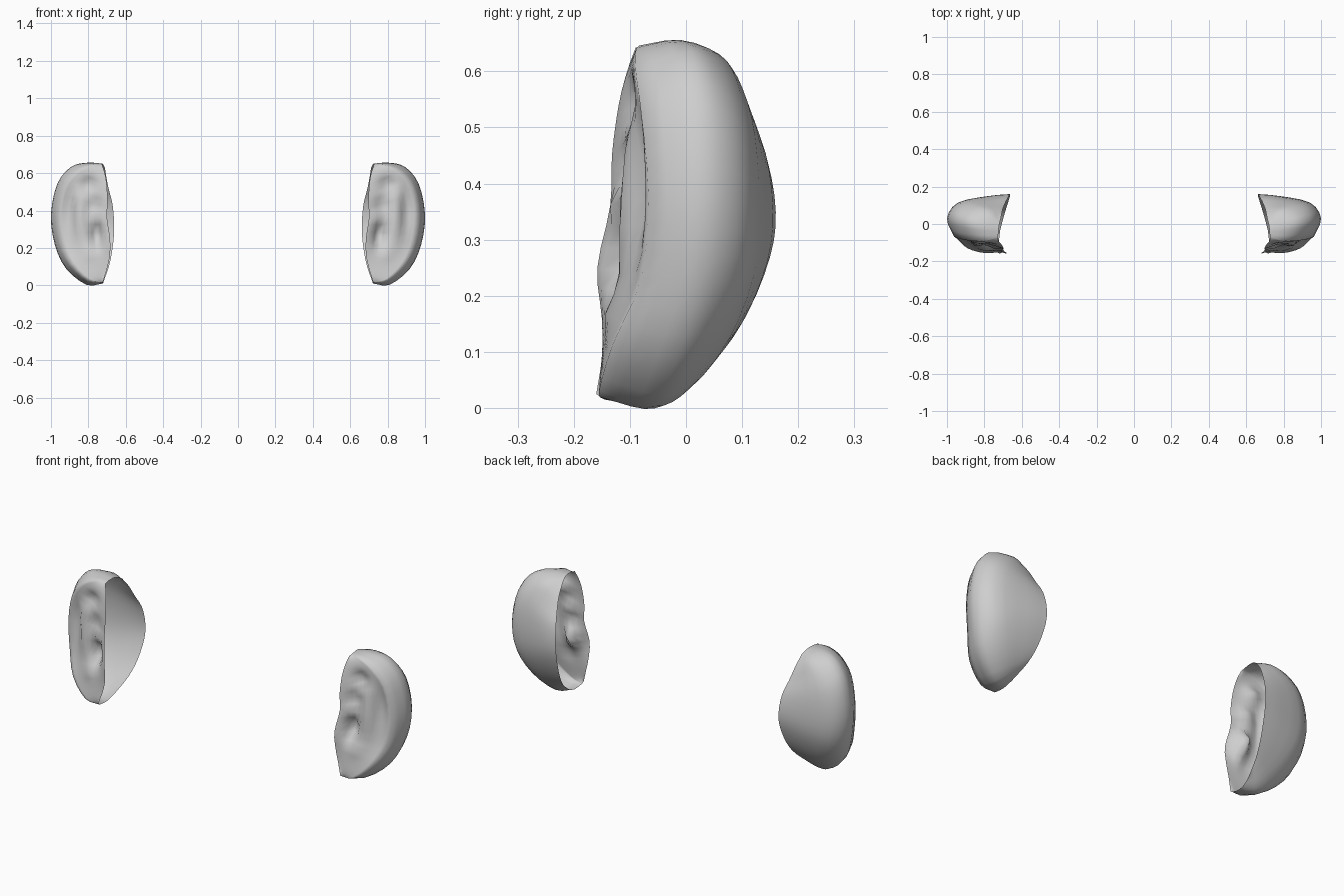
import bpy, math
from mathutils import Vector

if "Cube" in bpy.data.objects:
    bpy.data.objects.remove(bpy.data.objects["Cube"])

# Guide curves running from the top of the ear round to the lobe
def guide(*pts):
    return [Vector(p) for p in pts]

BACK_EDGE = guide((.712, .03, .63), (.703, .075, .575), (.69, .11, .51), (.672, .145, .44), (.663, .16, .35),
                  (.663, .15, .27), (.675, .11, .17), (.692, .055, .095), (.715, -.03, .03))
HELIX_BACK = guide((.72, 0, .645), (.78, .06, .63), (.85, .09, .585), (.915, .108, .5), (.94, .115, .36),
                   (.92, .105, .23), (.86, .06, .11), (.78, -.01, .02), (.72, -.07, .014))
OUTER_RIM = guide((.724, -.03, .65), (.80, -.01, .656), (.89, .01, .635), (.965, .025, .545), (1.0, .03, .38),
                  (.98, .02, .22), (.92, -.015, .09), (.81, -.06, .003), (.722, -.1, .01))
CREST = guide((.727, -.07, .647), (.79, -.088, .642), (.865, -.09, .605), (.93, -.08, .525), (.962, -.067, .38),
              (.945, -.08, .23), (.89, -.13, .115), (.80, -.155, .03), (.722, -.145, .015))
FRONT_EDGE = guide((.725, -.09, .642), (.712, -.105, .60), (.702, -.12, .54), (.697, -.132, .45), (.70, -.135, .36),
                   (.684, -.158, .25), (.685, -.15, .16), (.70, -.15, .09), (.72, -.16, .025))

# Relief of the ear's front: x, z, depth (+ is hollow), width, height
RELIEF = [
    (.755, .27, .070, .030, .055),   # concha bowl
    (.77, .43, .025, .035, .035),    # upper concha
    (.80, .54, .030, .045, .035),    # triangular hollow
    (.905, .42, .022, .022, .12),    # groove inside the rim
    (.845, .36, -.022, .025, .11),   # inner ridge
    (.80, .17, -.010, .04, .03),     # ridge above the lobe
    (.74, .365, -.015, .04, .02),    # root of the rim
]

def spline(pts, steps):
    """Catmull-Rom curve through pts, steps per segment."""
    ext = [2 * pts[0] - pts[1]] + pts + [2 * pts[-1] - pts[-2]]
    out = []
    for i in range(len(pts) - 1):
        a, b, c, d = ext[i:i + 4]
        for k in range(steps):
            t = k / steps
            out.append(.5 * (2 * b + (c - a) * t + (2 * a - 5 * b + 4 * c - d) * t * t
                             + (3 * b - a - 3 * c + d) * t ** 3))
    return out + [pts[-1].copy()]

def relief(p):
    return sum(a * math.exp(-((p.x - x) / w) ** 2 - ((p.z - z) / h) ** 2) for x, z, a, w, h in RELIEF)

def ear_rows():
    curves = [spline(g, 3) for g in (BACK_EDGE, HELIX_BACK, OUTER_RIM, CREST, FRONT_EDGE)]
    n = len(curves[0])
    rows = []
    for i, (b, h, r, g, f) in enumerate(zip(*curves)):
        ends = math.sin(math.pi * i / (n - 1))
        m = b.lerp(h, .4) + Vector((0, .008 * ends, 0))
        row = spline([b, m, h, r, g], 3)
        # front surface from the rim crest to the inner edge
        for k in range(1, 13):
            s = k / 12
            p = g.lerp(f, s)
            p.y += relief(p) * min(1, 2 * math.sin(math.pi * s)) * min(1, 2 * ends)
            row.append(p)
        rows.append(row)
    return rows

skin = bpy.data.materials.new("light_grey")
skin.diffuse_color = (.62, .62, .62, 1)
skin.use_nodes = True
skin.node_tree.nodes["Principled BSDF"].inputs["Base Color"].default_value = skin.diffuse_color

def make_ear(name, side):
    rows = ear_rows()
    w = len(rows[0])
    verts = [(p.x * side, p.y, p.z) for row in rows for p in row]
    faces = []
    for i in range(len(rows) - 1):
        for j in range(w - 1):
            q = (i * w + j, i * w + j + 1, (i + 1) * w + j + 1, (i + 1) * w + j)
            faces.append(q if side > 0 else q[::-1])
    mesh = bpy.data.meshes.new(name)
    mesh.from_pydata(verts, [], faces)
    mesh.materials.append(skin)
    mesh.shade_smooth()
    bpy.context.collection.objects.link(bpy.data.objects.new(name, mesh))

# Open-sided shells, one on each side
make_ear("right_ear", 1)
make_ear("left_ear", -1)
